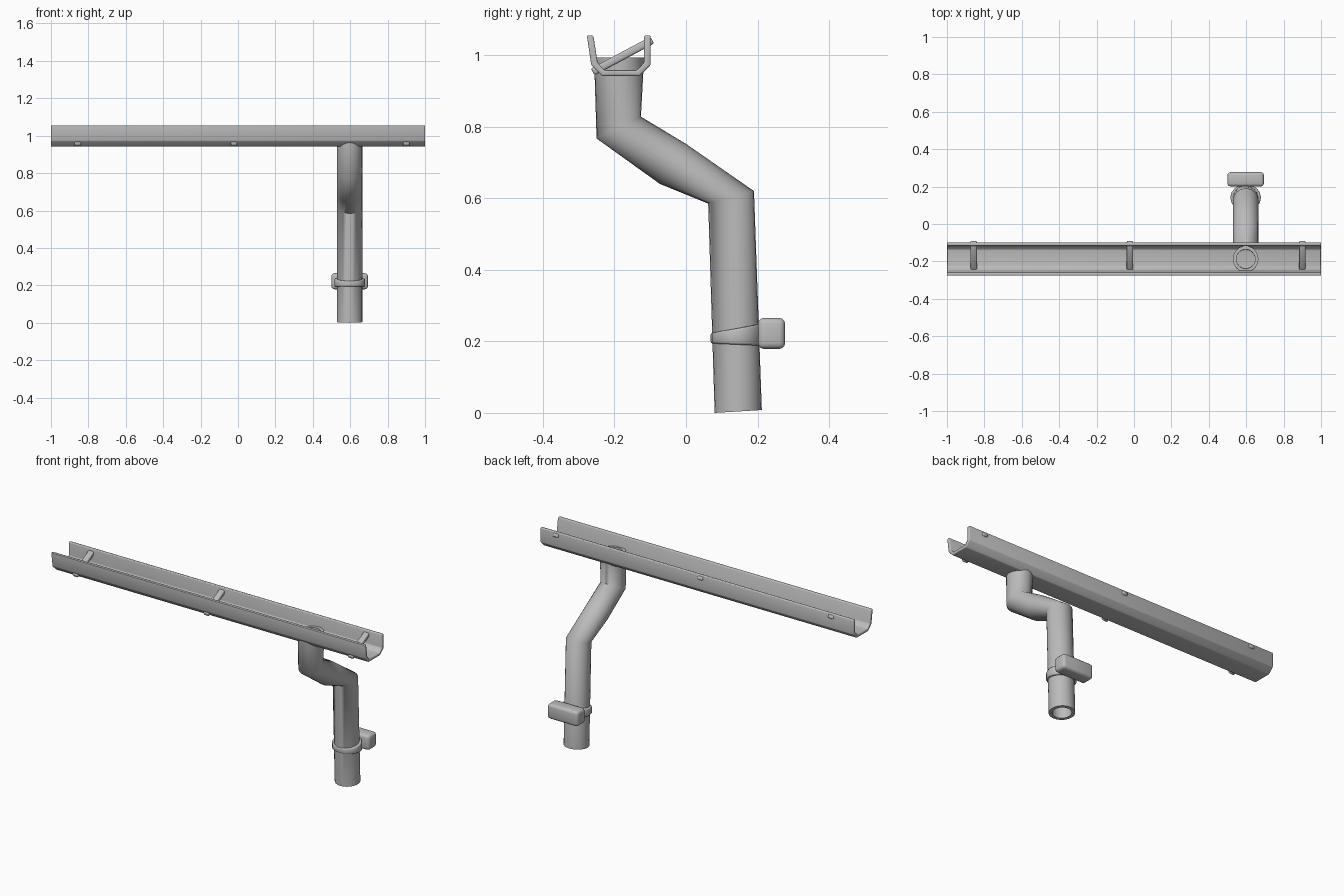
import bpy, bmesh, math
from mathutils import Vector

cube = bpy.data.objects.get("Cube")
if cube:
    bpy.data.objects.remove(cube, do_unlink=True)

grey = bpy.data.materials.new("grey_metal")
grey.use_nodes = True
colour = (0.5, 0.5, 0.5, 1)
grey.diffuse_color = colour
grey.node_tree.nodes["Principled BSDF"].inputs["Base Color"].default_value = colour


def finish(name, bm, bevel=0, segments=2, angle=50):
    """Turn a bmesh into a smooth, optionally bevelled object."""
    bmesh.ops.recalc_face_normals(bm, faces=bm.faces)
    mesh = bpy.data.meshes.new(name)
    bm.to_mesh(mesh)
    bm.free()
    mesh.materials.append(grey)
    ob = bpy.data.objects.new(name, mesh)
    bpy.context.collection.objects.link(ob)
    bpy.ops.object.select_all(action="DESELECT")
    ob.select_set(True)
    bpy.context.view_layer.objects.active = ob
    if bevel:
        mod = ob.modifiers.new("bevel", "BEVEL")
        mod.width, mod.segments = bevel, segments
        mod.limit_method = "ANGLE"
        bpy.ops.object.modifier_apply(modifier=mod.name)
    bpy.ops.object.shade_smooth_by_angle(angle=math.radians(angle))
    return ob


def box(name, centre, size, bevel, segments=2, tilt=0):
    bm = bmesh.new()
    bmesh.ops.create_cube(bm, size=1)
    bmesh.ops.scale(bm, vec=size, verts=bm.verts)
    ob = finish(name, bm, bevel, segments)
    ob.location = centre
    ob.rotation_euler.x = tilt
    return ob


def loft(bm, rings, closed):
    """Skin a list of equal rings; closed joins the last to the first."""
    rows = [[bm.verts.new(p) for p in ring] for ring in rings]
    n = len(rows[0])
    for i in range(len(rows) if closed else len(rows) - 1):
        a, b = rows[i], rows[(i + 1) % len(rows)]
        for j in range(n):
            k = (j + 1) % n
            bm.faces.new((a[j], a[k], b[k], b[j]))
    return rows


PIPE_X = 0.597

# Gutter: open channel profile swept along x
outer = [(-.277, 1.055), (-.265, .972), (-.235, .942), (-.13, .942), (-.099, .972), (-.099, 1.055)]
inner = [(-.117, 1.055), (-.117, .979), (-.137, .958), (-.228, .958), (-.247, .979), (-.259, 1.055)]
bm = bmesh.new()
ends = loft(bm, [[(x, y, z) for y, z in outer + inner] for x in (-1, 1)], False)
for ring in ends:
    bm.faces.new(ring)
finish("gutter", bm, .004, 2)

# Slanted straps that brace the gutter and poke through both walls
low, high = Vector((-.261, .953)), Vector((-.094, 1.042))
run = high - low
for i, x in enumerate((-.857, -.022, .9)):
    mid = (low + high) / 2
    box(f"gutter_strap_{i + 1}", (x, mid.x, mid.y), (.034, run.length, .022),
        .006, 2, math.atan2(run.y, run.x))

# Downpipe: hollow tube lofted through front and back edge points
stations = [((-.257, .993), (-.117, .993)), ((-.25, .767), (-.126, .828)),
            ((-.073, .64), (0, .752)), ((.062, .585), (.19, .62)),
            ((.08, 0), (.212, .008))]
SIDES = 24


def pipe_ring(front, back, scale):
    front, back = Vector(front), Vector(back)
    mid, half = (front + back) / 2, (back - front) / 2 * scale
    ring = []
    for s in range(SIDES):
        a = math.tau * s / SIDES
        p = mid + half * math.cos(a)
        ring.append((PIPE_X + .068 * scale * math.sin(a), p.x, p.y))
    return ring


bm = bmesh.new()
loft(bm, [pipe_ring(f, b, 1) for f, b in stations]
     + [pipe_ring(f, b, .74) for f, b in reversed(stations)], True)
finish("downpipe", bm, angle=60)

# Clamp band round the pipe, rising slightly toward the wall
bm = bmesh.new()
band = []
for s in range(16):
    a = math.tau * s / 16
    top = .236 + .012 * math.cos(a)
    bottom = .191 - .003 * math.cos(a)
    band.append([(PIPE_X + rx * math.sin(a), .141 + ry * math.cos(a), z)
                 for rx, ry, z in ((.082, .072, bottom), (.082, .072, top),
                                   (.06, .06, top), (.06, .06, bottom))])
loft(bm, band, True)
finish("clamp_band", bm, .006, 2)

# Wall block that holds the clamp
box("wall_block", (PIPE_X, .239, .222), (.195, .076, .086), .016, 3)
